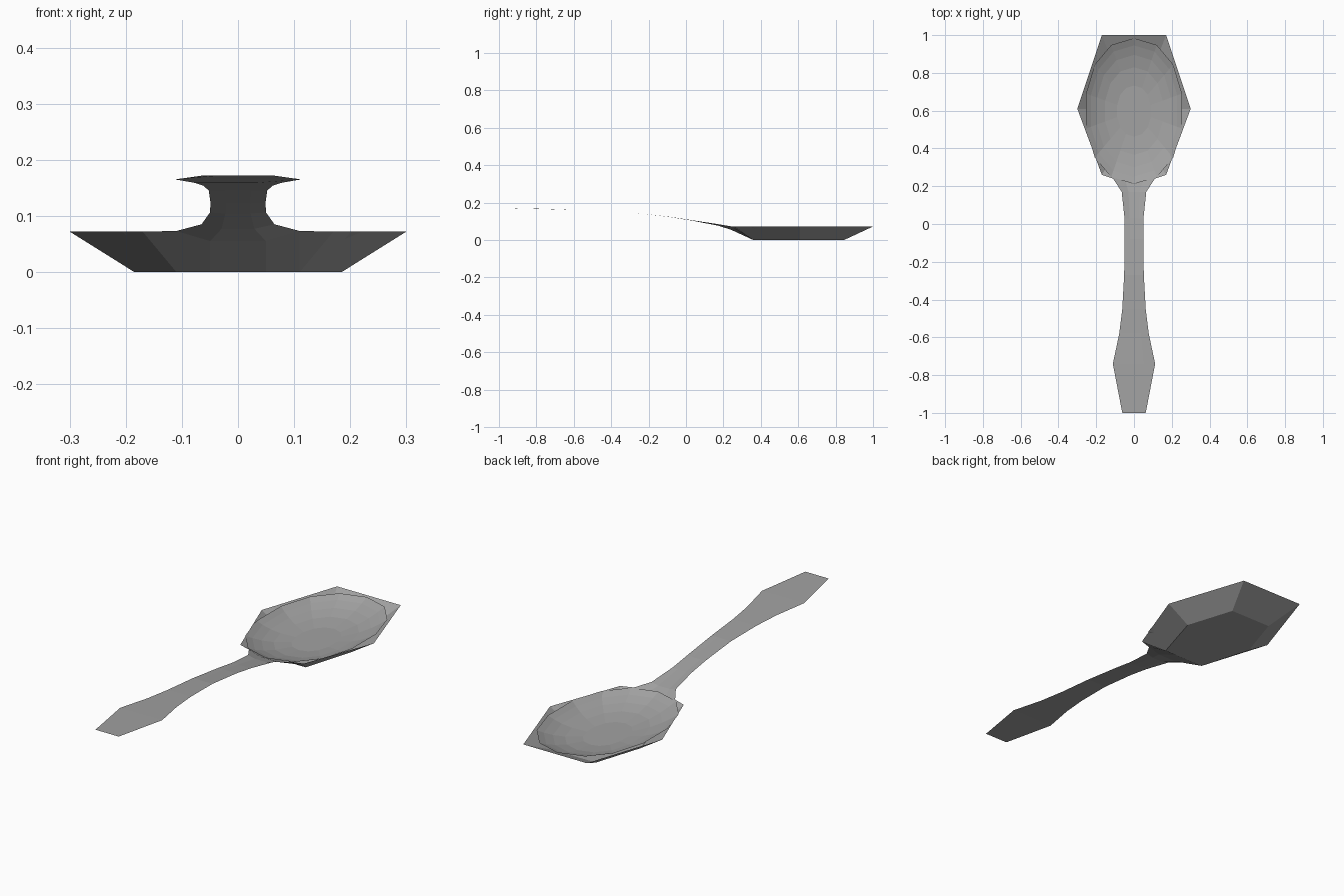
import bpy, math

if "Cube" in bpy.data.objects:
    bpy.data.objects.remove(bpy.data.objects["Cube"])

metal = bpy.data.materials.new("spoon grey")
metal.diffuse_color = (0.36, 0.36, 0.36, 1)
metal.use_nodes = True
metal.node_tree.nodes["Principled BSDF"].inputs["Base Color"].default_value = metal.diffuse_color


def make(name, verts, faces):
    mesh = bpy.data.meshes.new(name)
    mesh.from_pydata(verts, [], faces)
    mesh.materials.append(metal)
    mesh.update()
    obj = bpy.data.objects.new(name, mesh)
    bpy.context.collection.objects.link(obj)
    return obj


# Outer bowl: faceted open shell, hexagonal rim over a smaller hexagonal floor
rim = [(0.17, 0.26), (0.30, 0.61), (0.17, 1.0), (-0.17, 1.0), (-0.30, 0.61), (-0.17, 0.26)]
floor = [(0.11, 0.36), (0.185, 0.61), (0.11, 0.845), (-0.11, 0.845), (-0.185, 0.61), (-0.11, 0.36)]
verts = [(x, y, 0.072) for x, y in rim] + [(x, y, 0) for x, y in floor]
verts += [(0.11, 0.24, 0.073), (-0.11, 0.24, 0.073)]
faces = [(i, i + 6, i + 7, i + 1) for i in range(5)]
faces += [tuple(range(11, 5, -1)), (0, 12, 6), (5, 11, 13)]
make("outer_bowl", verts, faces)

# Inner bowl: shallow rounded basin
N = 14
cx_w, cy, half = 0.26, 0.598, 0.386
verts, faces = [], []
rings = [1.0, 0.9, 0.77, 0.6, 0.35]
for r in rings:
    for i in range(N):
        a = math.pi / 2 + 2 * math.pi * i / N
        c, s = math.cos(a), math.sin(a)
        x = cx_w * r * math.copysign(abs(c) ** 0.92, c)
        y = cy + half * r * math.copysign(abs(s) ** 0.95, s)
        verts.append((x, y, 0.012 + 0.06 * r ** 3))
for k in range(len(rings) - 1):
    for i in range(N):
        j = (i + 1) % N
        faces.append((k * N + i, k * N + j, k * N + N + j, k * N + N + i))
faces.append(tuple((len(rings) - 1) * N + i for i in range(N)))
make("inner_bowl", verts, faces)

# Handle: thin sheet, troughed at the neck; rows are (y, half width, edge z, middle z)
rows = [
    (0.36, 0.11, 0.0, 0.0),
    (0.24, 0.11, 0.073, 0.055),
    (0.17, 0.065, 0.085, 0.077),
    (0.03, 0.05, 0.106, 0.104),
    (-0.08, 0.049, 0.123, 0.122),
    (-0.27, 0.052, 0.145, 0.145),
    (-0.45, 0.062, 0.154, 0.154),
    (-0.58, 0.078, 0.159, 0.159),
    (-0.74, 0.112, 0.165, 0.166),
    (-1.0, 0.062, 0.172, 0.172),
]
verts, faces = [], []
for y, w, ze, zm in rows:
    verts += [(-w, y, ze), (-w * 0.45, y, zm), (w * 0.45, y, zm), (w, y, ze)]
for k in range(len(rows) - 1):
    for i in range(3):
        a = k * 4 + i
        faces.append((a, a + 4, a + 5, a + 1))
make("handle", verts, faces)
